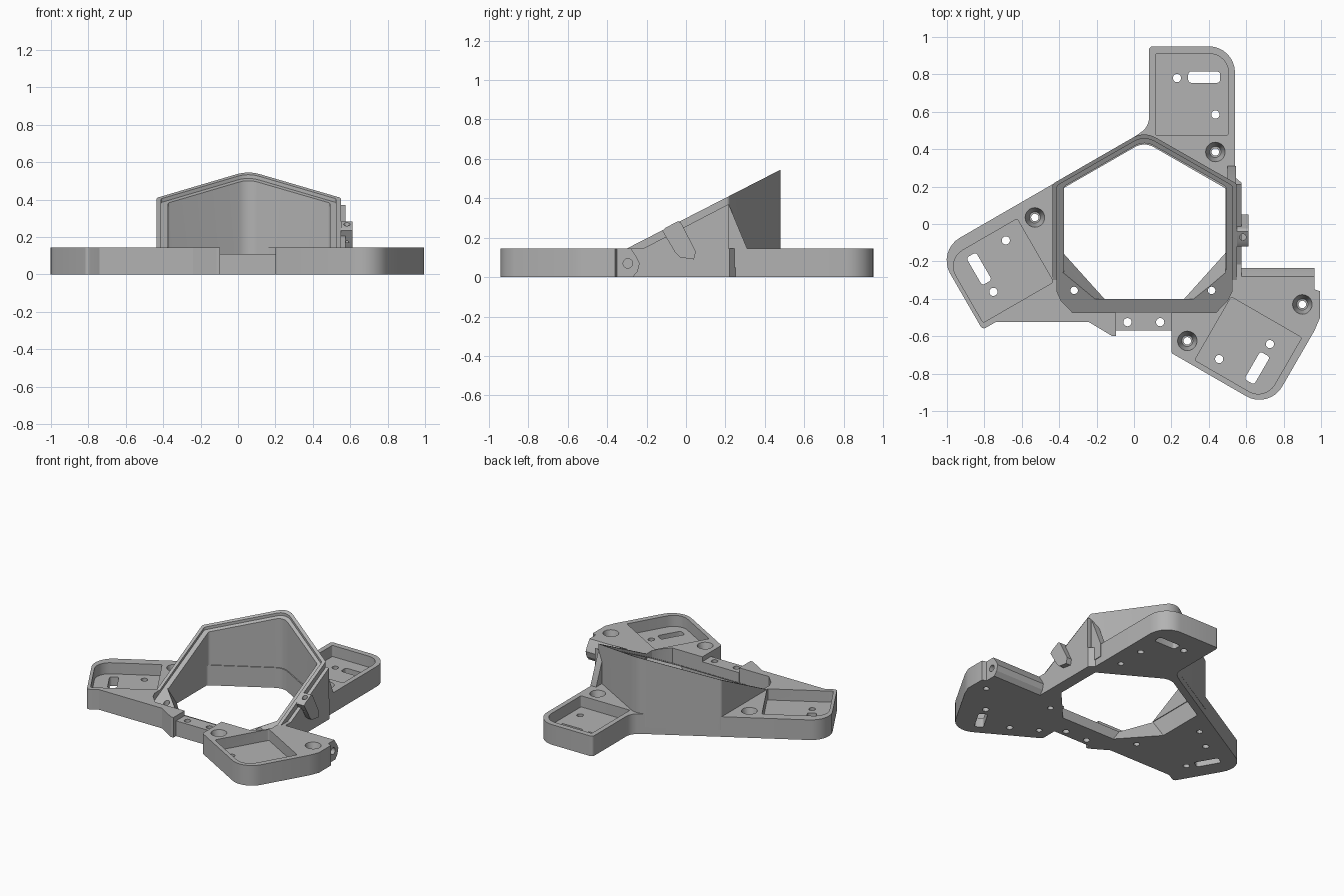
import bpy, bmesh, math
from mathutils import Vector, Matrix

if "Cube" in bpy.data.objects:
    bpy.data.objects.remove(bpy.data.objects["Cube"])

gray = bpy.data.materials.new("plain gray")
gray.use_nodes = True
GRAY = (0.45, 0.45, 0.45, 1)
gray.diffuse_color = GRAY
gray.node_tree.nodes["Principled BSDF"].inputs["Base Color"].default_value = GRAY

TOP = 0.145      # deck height
FLOOR = 0.065    # tray floor height


def slope(y):
    """Height of the tilted rim plane."""
    return 0.299 + 0.513 * y


def loft(name, low, high):
    """Solid between two matching rings of points."""
    bm = bmesh.new()
    a = [bm.verts.new(p) for p in low]
    b = [bm.verts.new(p) for p in high]
    n = len(a)
    bm.faces.new(a)
    bm.faces.new(b)
    for i in range(n):
        j = (i + 1) % n
        bm.faces.new((a[i], a[j], b[j], b[i]))
    bmesh.ops.recalc_face_normals(bm, faces=bm.faces)
    me = bpy.data.meshes.new(name)
    bm.to_mesh(me)
    bm.free()
    me.materials.append(gray)
    ob = bpy.data.objects.new(name, me)
    bpy.context.collection.objects.link(ob)
    return ob


def prism(name, pts, z0, z1):
    """Vertical solid; each end is a height or a function of y."""
    f = lambda z, y: z(y) if callable(z) else z
    return loft(name, [(p[0], p[1], f(z0, p[1])) for p in pts],
                [(p[0], p[1], f(z1, p[1])) for p in pts])


def side_prism(name, profile, x0, x1):
    """Solid from a (y, z) profile swept along x."""
    return loft(name, [(x0, y, z) for y, z in profile], [(x1, y, z) for y, z in profile])


def fillet(pts, steps=8):
    """Round the corners given as (x, y, radius)."""
    out = []
    for i, p in enumerate(pts):
        c = Vector(p[:2])
        if len(p) < 3:
            out.append(c)
            continue
        u = (Vector(pts[i - 1][:2]) - c).normalized()
        v = (Vector(pts[(i + 1) % len(pts)][:2]) - c).normalized()
        half = u.angle(v) / 2
        mid = c + (u + v).normalized() * (p[2] / math.sin(half))
        s = c + u * (p[2] / math.tan(half)) - mid
        e = c + v * (p[2] / math.tan(half)) - mid
        sweep = s.angle(e)
        for k in range(steps + 1):
            t = k / steps
            out.append(mid + (s * math.sin((1 - t) * sweep) + e * math.sin(t * sweep)) / math.sin(sweep))
    return out


def circle(x, y, r, n=20):
    return [(x + r * math.cos(math.tau * k / n), y + r * math.sin(math.tau * k / n)) for k in range(n)]


def cone(x, y, r0, r1, z0, z1):
    return loft("cutter", [(*p, z0) for p in circle(x, y, r0)], [(*p, z1) for p in circle(x, y, r1)])


def drill(x, y, r=0.022):
    return cone(x, y, r, r, -0.1, 0.5)


def carve(targets, cutter):
    """Subtract a cutter from each target, then drop it."""
    cutter.hide_render = True
    for ob in targets:
        m = ob.modifiers.new("cut", 'BOOLEAN')
        m.operation, m.solver, m.object = 'DIFFERENCE', 'EXACT', cutter
        bpy.context.view_layer.objects.active = ob
        bpy.ops.object.modifier_apply(modifier=m.name)
    bpy.data.objects.remove(cutter)


# Three-armed base plate
base = prism("base_plate", fillet([
    (0.08, 0.95, 0.02), (0.08, 0.52, 0.09), (0.0, 0.465), (-0.44, 0.21),
    (-1.053, -0.144, 0.14), (-0.81, -0.565, 0.02), (-0.74, -0.525), (-0.24, -0.525),
    (-0.115, -0.6), (-0.095, -0.6), (-0.095, -0.47), (0.2, -0.47),
    (0.2, -0.69, 0.02), (0.722, -0.991, 0.14), (0.965, -0.57), (0.995, -0.5),
    (0.995, -0.36), (0.965, -0.35), (0.965, -0.28), (0.575, -0.28),
    (0.575, 0.22), (0.54, 0.25), (0.54, 0.95, 0.14)]), 0, TOP)

# Raised hexagonal hood with tilted rim
hood = prism("hex_hood", fillet([
    (-0.435, 0.215, 0.02), (0.055, 0.497, 0.12), (0.55, 0.215, 0.02),
    (0.55, -0.33), (-0.435, -0.33)]), 0.05, slope)

# Side skirt under the rim, with a brace running into the rear arm
brace = side_prism("side_brace", [(-0.28, 0.05), (-0.28, 0.135), (0.21, 0.385), (0.31, TOP), (0.31, 0.05)],
                   0.50, 0.545)
skirt = side_prism("side_skirt", [(-0.275, 0.05), (-0.275, 0.115), (0.215, 0.37), (0.215, 0.05)], 0.51, 0.575)

# Low screw tab at the front
tab = prism("front_tab", [(-0.095, -0.57), (0.2, -0.57), (0.2, -0.47), (-0.095, -0.47)], 0, 0.11)

# Rounded pivot edge on the right-front arm
pivot = side_prism("pivot_edge", [(-0.30, 0), (-0.27, 0), (-0.245, 0.03), (-0.235, 0.07),
                                  (-0.25, 0.10), (-0.28, TOP), (-0.30, TOP)], 0.56, 0.965)

# Latch clip on the side skirt
latch = side_prism("latch_clip", [(-0.12, 0.235), (-0.105, 0.25), (-0.04, 0.284), (-0.025, 0.275),
                                  (0.05, 0.13), (0.04, 0.09), (-0.03, 0.10), (-0.055, 0.125)], 0.55, 0.612)
carve([latch], cone(0.582, -0.07, 0.017, 0.017, 0.17, 0.5))

# Central opening, with slanted front corners in the plate


def opening(corner_y, corner_x):
    return fillet([(-0.38, 0.19, 0.02), (0.055, 0.44, 0.1), (0.49, 0.19, 0.02),
                   (0.49, corner_y), (0.055 + corner_x, -0.4),
                   (0.055 - corner_x, -0.4), (-0.38, corner_y)])


def ring(pts, z):
    return [(p[0], p[1], z) for p in pts]


carve([base, hood, brace, skirt], loft("cutter", ring(opening(-0.15, 0.21), -0.005),
                                       ring(opening(-0.26, 0.315), TOP + 0.002)))
carve([hood, brace], prism("cutter", fillet([
    (-0.375, 0.20, 0.02), (0.055, 0.447, 0.1), (0.492, 0.20, 0.02),
    (0.492, -0.35), (-0.375, -0.35)]), TOP - 0.01, 1))

# Tilted seat let into the rim and the front of the plate
seat = fillet([(-0.412, 0.205, 0.02), (0.055, 0.473, 0.11), (0.525, 0.205, 0.02),
               (0.525, -0.36), (0.5, -0.41), (0.44, -0.472), (-0.33, -0.472),
               (-0.39, -0.41), (-0.412, -0.36)])
carve([base, hood, brace, skirt], prism("cutter", seat, lambda y: slope(y) - 0.02, 1))
for x in (-0.32, 0.415):
    carve([base, hood], drill(x, -0.355, 0.02))

# Tray, slot and screw holes in each arm
for x, y, turn in ((0.115, 0.475, 0), (-0.43, -0.31, 120), (0.52, -0.39, -120)):
    place = Matrix.Translation((x, y, 0)) @ Matrix.Rotation(math.radians(turn), 4, 'Z')
    tray = prism("cutter", fillet([(0, 0, 0.01), (0.39, 0, 0.01), (0.39, 0.435, 0.1), (0, 0.435, 0.01)]),
                 FLOOR, 0.3)
    slot = prism("cutter", fillet([(0.175, 0.28, 0.015), (0.345, 0.28, 0.015),
                                   (0.345, 0.34, 0.015), (0.175, 0.34, 0.015)], 4), -0.1, 0.3)
    for cutter in (tray, slot, drill(0.115, 0.305), drill(0.32, 0.11)):
        cutter.data.transform(place)
        carve([base], cutter)

# Countersunk fixing holes
for x, y in ((0.435, 0.385), (-0.53, 0.035), (0.285, -0.625), (0.9, -0.43)):
    carve([base], cone(x, y, 0.03, 0.055, 0.06, TOP + 0.01))
    carve([base], drill(x, y, 0.02))
for x in (-0.035, 0.14):
    carve([tab], drill(x, -0.525))

# Pivot pin hole through the arm end
pin = [(y, z) for y, z in circle(-0.295, 0.07, 0.024)]
carve([base, pivot], side_prism("cutter", pin, 0.85, 1.1))

for ob in (base, hood, brace, skirt, tab, pivot, latch):
    bpy.ops.object.select_all(action='DESELECT')
    ob.select_set(True)
    bpy.context.view_layer.objects.active = ob
    bpy.ops.object.shade_smooth_by_angle(angle=math.radians(25))
